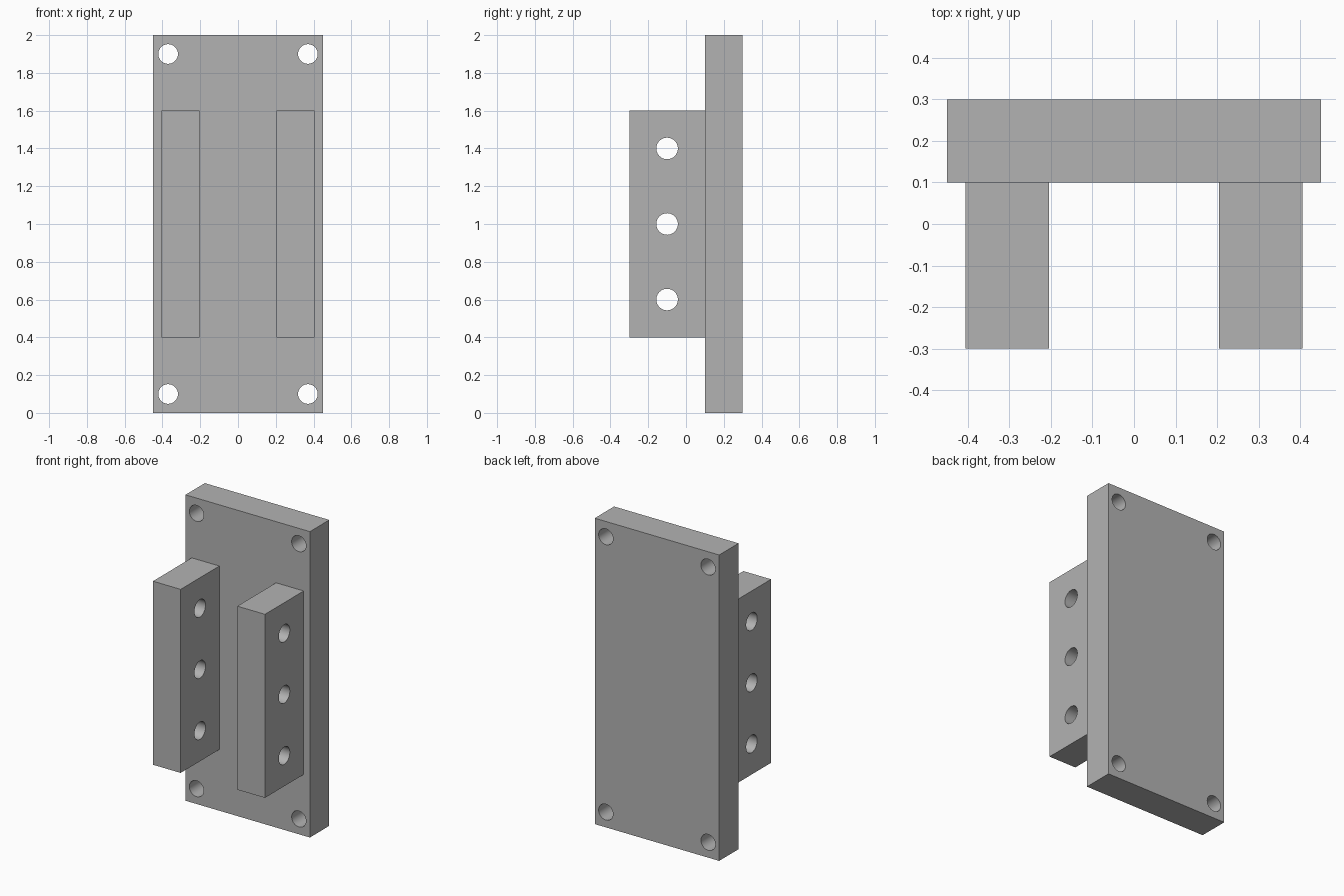
import bpy
from mathutils import Matrix, Vector
from math import pi

default = bpy.data.objects.get("Cube")
if default:
    bpy.data.objects.remove(default, do_unlink=True)

GREY = (0.45, 0.45, 0.45, 1)
grey = bpy.data.materials.new("plain grey")
grey.use_nodes = True
grey.diffuse_color = GREY
grey.node_tree.nodes["Principled BSDF"].inputs["Base Color"].default_value = GREY


def block(name, low, high):
    low, high = Vector(low), Vector(high)
    bpy.ops.mesh.primitive_cube_add(size=1)
    ob = bpy.context.object
    ob.name = name
    ob.data.transform(Matrix.Translation((low + high) / 2) @ Matrix.Diagonal((*(high - low), 1)))
    ob.data.materials.append(grey)
    return ob


def drill(ob, centre, radius, axis):
    """Cut a round through hole along the given axis."""
    rotation = (0, pi / 2, 0) if axis == "X" else (pi / 2, 0, 0)
    bpy.ops.mesh.primitive_cylinder_add(vertices=48, radius=radius, depth=0.5,
                                        location=centre, rotation=rotation)
    cutter = bpy.context.object
    cutter.data.materials.append(grey)
    cut = ob.modifiers.new("hole", "BOOLEAN")
    cut.object = cutter
    cut.solver = "EXACT"
    bpy.context.view_layer.objects.active = ob
    bpy.ops.object.modifier_apply(modifier=cut.name)
    bpy.data.objects.remove(cutter, do_unlink=True)


def finish(ob):
    bpy.ops.object.select_all(action="DESELECT")
    ob.select_set(True)
    bpy.context.view_layer.objects.active = ob
    bpy.ops.object.shade_smooth_by_angle(angle=pi / 6)


# Back plate with a bolt hole in each corner
plate = block("back_plate", (-0.45, 0.1, 0), (0.45, 0.3, 2))
for x in (-0.37, 0.37):
    for z in (0.1, 1.9):
        drill(plate, (x, 0.2, z), 0.052, "Y")
finish(plate)

# Two upright lugs, each with three pin holes
for side, name in ((-1, "right_lug"), (1, "left_lug")):
    inner, outer = 0.205 * side, 0.405 * side
    lug = block(name, (min(inner, outer), -0.3, 0.4), (max(inner, outer), 0.1, 1.6))
    for z in (0.6, 1.0, 1.4):
        drill(lug, (0.305 * side, -0.1, z), 0.057, "X")
    finish(lug)
